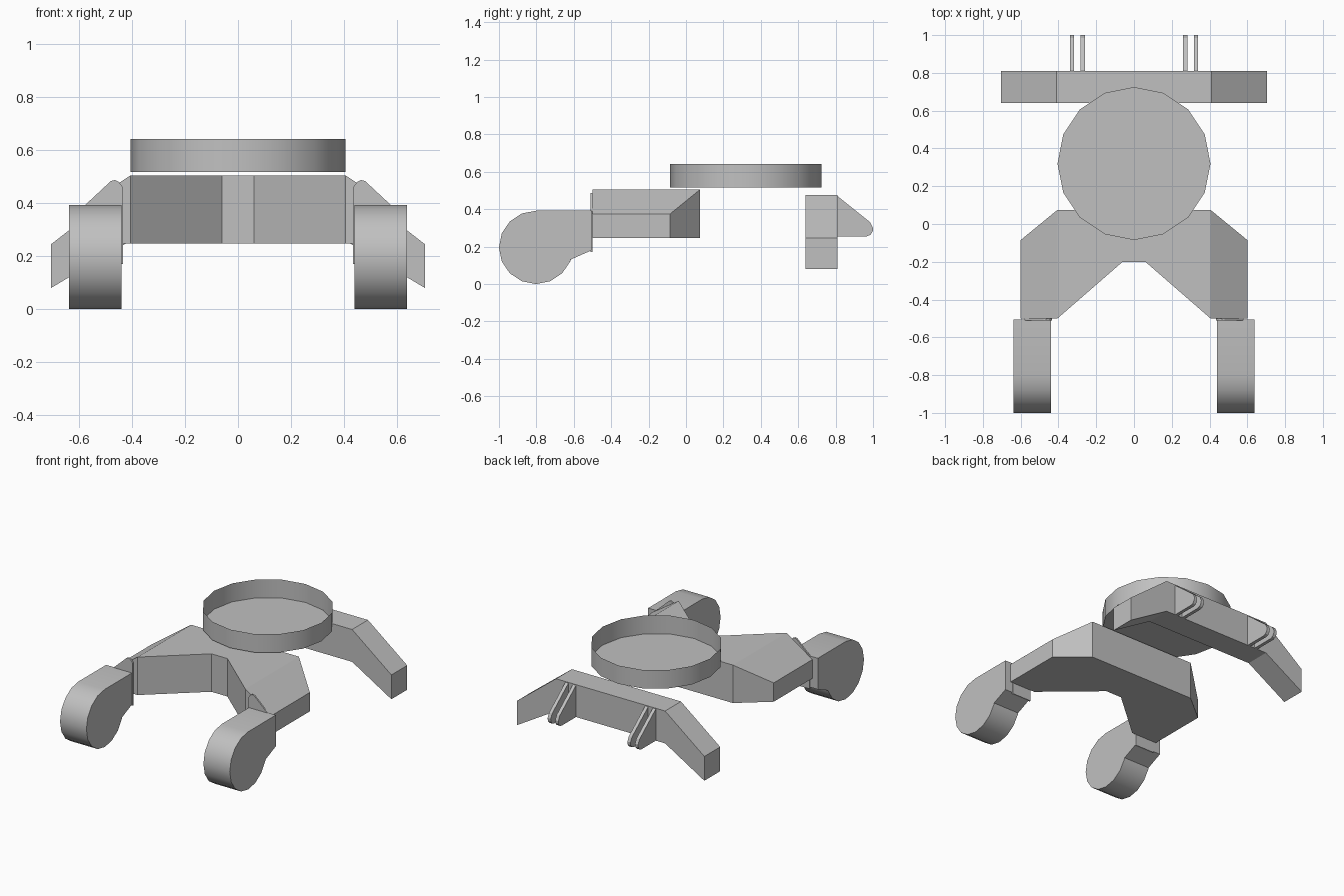
import bpy
import bmesh
import math

if "Cube" in bpy.data.objects:
    bpy.data.objects.remove(bpy.data.objects["Cube"], do_unlink=True)

GREY = (0.53, 0.53, 0.53, 1)
grey = bpy.data.materials.new("plain grey")
grey.use_nodes = True
grey.diffuse_color = GREY
grey.node_tree.nodes["Principled BSDF"].inputs["Base Color"].default_value = GREY


def finish(name, bm, smooth=False):
    bmesh.ops.recalc_face_normals(bm, faces=bm.faces)
    mesh = bpy.data.meshes.new(name)
    bm.to_mesh(mesh)
    bm.free()
    mesh.materials.append(grey)
    obj = bpy.data.objects.new(name, mesh)
    bpy.context.collection.objects.link(obj)
    if smooth:
        bpy.ops.object.select_all(action="DESELECT")
        obj.select_set(True)
        bpy.context.view_layer.objects.active = obj
        bpy.ops.object.shade_smooth_by_angle(angle=math.radians(28))
    return obj


def prism(profile, axis, low, high):
    """Extrude a 2D profile along the given axis from low to high."""
    def place(point, level):
        co = list(point)
        co.insert(axis, level)
        return co
    bm = bmesh.new()
    base = [bm.verts.new(place(p, low)) for p in profile]
    top = [bm.verts.new(place(p, high)) for p in profile]
    bm.faces.new(base)
    bm.faces.new(top)
    count = len(profile)
    for i in range(count):
        j = (i + 1) % count
        bm.faces.new((base[i], base[j], top[j], top[i]))
    return bm


def mirrored(half):
    return half + [(-x, v) for x, v in reversed(half)]


# Forked chassis, with the outer shoulders sloping down
half = [(0.06, -0.20), (0.405, -0.50), (0.60, -0.50), (0.60, -0.085), (0.405, 0.075)]
bm = prism(mirrored(half), 2, 0.247, 0.505)
for side in (-1, 1):
    ridge = [v for v in bm.verts if v.co.z > 0.4 and abs(v.co.x - side * 0.405) < 0.01]
    bmesh.ops.connect_verts(bm, verts=ridge)
for v in bm.verts:
    if abs(v.co.x) > 0.5 and v.co.z > 0.4:
        v.co.z = 0.375
finish("chassis", bm)

# Open round tray with thin walls
bm = bmesh.new()
bmesh.ops.create_circle(bm, cap_ends=True, segments=16, radius=0.405)
rim = bmesh.ops.extrude_edge_only(bm, edges=list(bm.edges))["geom"]
for v in rim:
    if isinstance(v, bmesh.types.BMVert):
        v.co.z = 0.125
bmesh.ops.translate(bm, verts=bm.verts, vec=(0, 0.32, 0.517))
finish("round_tray", bm, smooth=True)

# Rear crossbar with drooping ends
half = [(0.41, 0.255), (0.705, 0.08), (0.705, 0.245), (0.41, 0.475)]
finish("rear_crossbar", prism(mirrored(half), 1, 0.64, 0.81))

# Rounded front pods, each with an arm running back to the chassis
pod = [(-0.505, 0.18), (-0.505, 0.392)]
for i in range(14):
    a = math.radians(90 + 22.5 * i)
    pod.append((-0.802 + 0.198 * math.cos(a), 0.196 + 0.196 * math.sin(a)))
pod[-1] = (-0.63, 0.125)

# Thin plates between pods and chassis, and pairs of lugs on the crossbar
plate = [(0.435, 0.17), (0.58, 0.17), (0.58, 0.39), (0.48, 0.483),
         (0.465, 0.487), (0.45, 0.48), (0.435, 0.46)]
lug = [(0.81, 0.255), (0.965, 0.255), (0.985, 0.262), (0.998, 0.28),
       (1.0, 0.30), (0.985, 0.33), (0.81, 0.47)]
for side, label in ((1, "left"), (-1, "right")):
    finish(label + "_front_pod", prism(pod, 0, side * 0.44, side * 0.638), smooth=True)
    shape = [(side * x, z) for x, z in plate]
    finish(label + "_pod_plate", prism(shape, 1, -0.511, -0.50))
    for part, x in (("inner", 0.26), ("outer", 0.317)):
        finish(label + "_" + part + "_lug", prism(lug, 0, side * x, side * (x + 0.023)))
